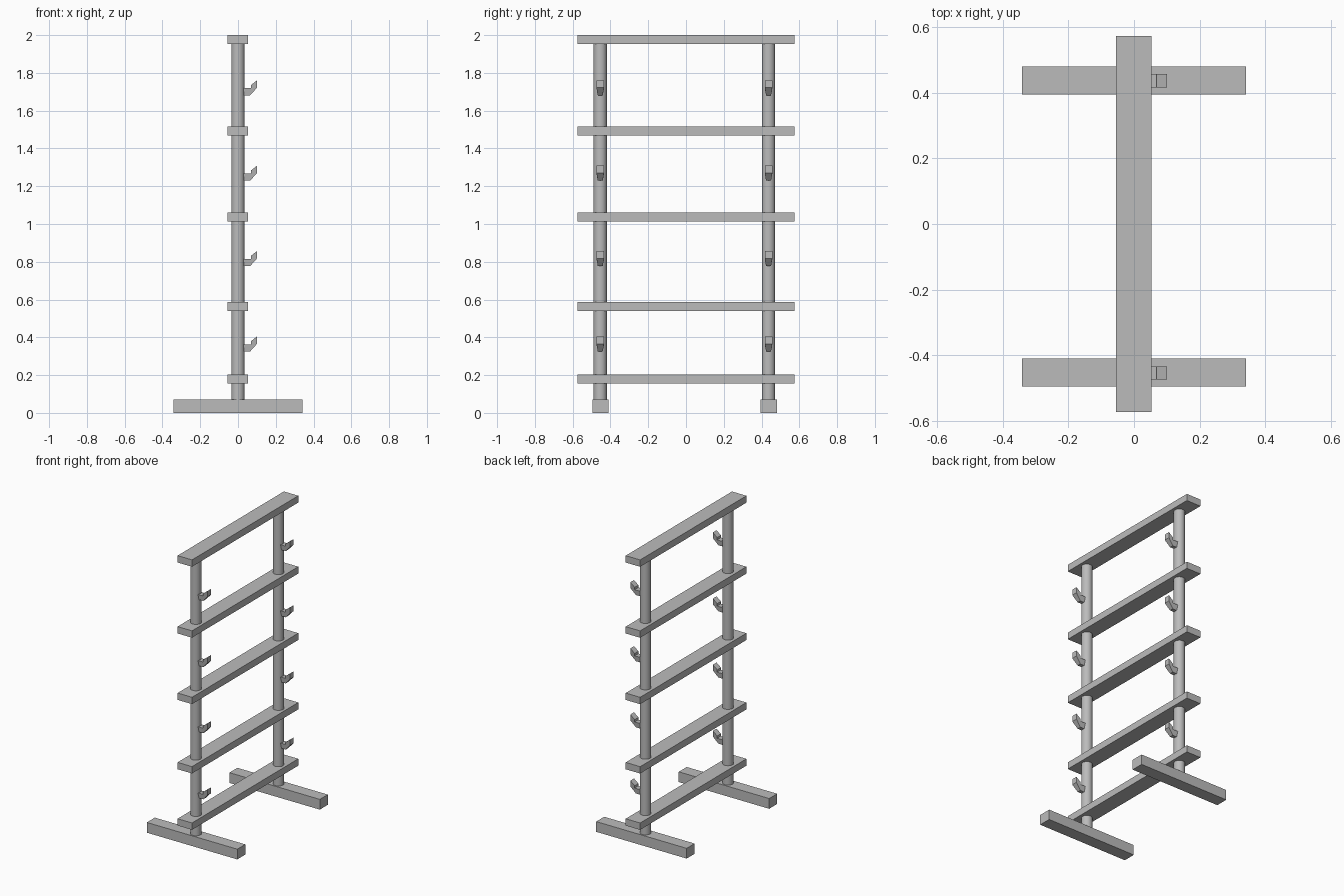
import bpy, bmesh

cube = bpy.data.objects.get("Cube")
if cube:
    bpy.data.objects.remove(cube, do_unlink=True)

grey = bpy.data.materials.new("plain_grey")
grey.use_nodes = True
COLOR = (0.5, 0.5, 0.5, 1)
grey.diffuse_color = COLOR
grey.node_tree.nodes["Principled BSDF"].inputs["Base Color"].default_value = COLOR


def box(name, low, high):
    """Box between two opposite corners."""
    bpy.ops.mesh.primitive_cube_add(
        size=1, location=[(a + b) / 2 for a, b in zip(low, high)])
    ob = bpy.context.object
    ob.name = name
    ob.scale = [b - a for a, b in zip(low, high)]
    bpy.ops.object.transform_apply(location=False, rotation=False)
    ob.data.materials.append(grey)


def hook(name, y, z):
    """Upturned peg, extruded along y and narrowing towards its underside."""
    profile = [(0.02, 0), (0.064, 0), (0.101, 0.041), (0.101, 0.08),
               (0.068, 0.054), (0.068, 0.038), (0.02, 0.038)]
    bm = bmesh.new()
    sides = []
    for s in (-1, 1):
        sides.append([bm.verts.new((px, s * (0.013 + 0.007 * min(pz / 0.038, 1)), pz))
                      for px, pz in profile])
    bm.faces.new(sides[0])
    bm.faces.new(sides[1][::-1])
    n = len(profile)
    for i in range(n):
        j = (i + 1) % n
        bm.faces.new((sides[0][i], sides[1][i], sides[1][j], sides[0][j]))
    bmesh.ops.recalc_face_normals(bm, faces=bm.faces)
    mesh = bpy.data.meshes.new(name)
    bm.to_mesh(mesh)
    bm.free()
    mesh.materials.append(grey)
    ob = bpy.data.objects.new(name, mesh)
    ob.location = (0, y, z)
    bpy.context.collection.objects.link(ob)


# Feet, posts and hooks at each end
for end, y in (("front", -0.453), ("back", 0.438)):
    box(end + "_foot", (-0.342, y - 0.043, 0), (0.342, y + 0.043, 0.07))
    bpy.ops.mesh.primitive_cylinder_add(
        vertices=32, radius=0.035, depth=1.9, location=(0, y - 0.001, 1.01))
    post = bpy.context.object
    post.name = end + "_post"
    post.data.materials.append(grey)
    bpy.ops.object.shade_smooth_by_angle()
    for i in range(4):
        hook(f"{end}_hook_{i + 1}", y - 0.001, 0.325 + i * 0.452)

# Horizontal rails
for i, z in enumerate((0.155, 0.54, 1.014, 1.468, 1.953)):
    box(f"rail_{i + 1}", (-0.055, -0.574, z), (0.054, 0.574, z + 0.047))
